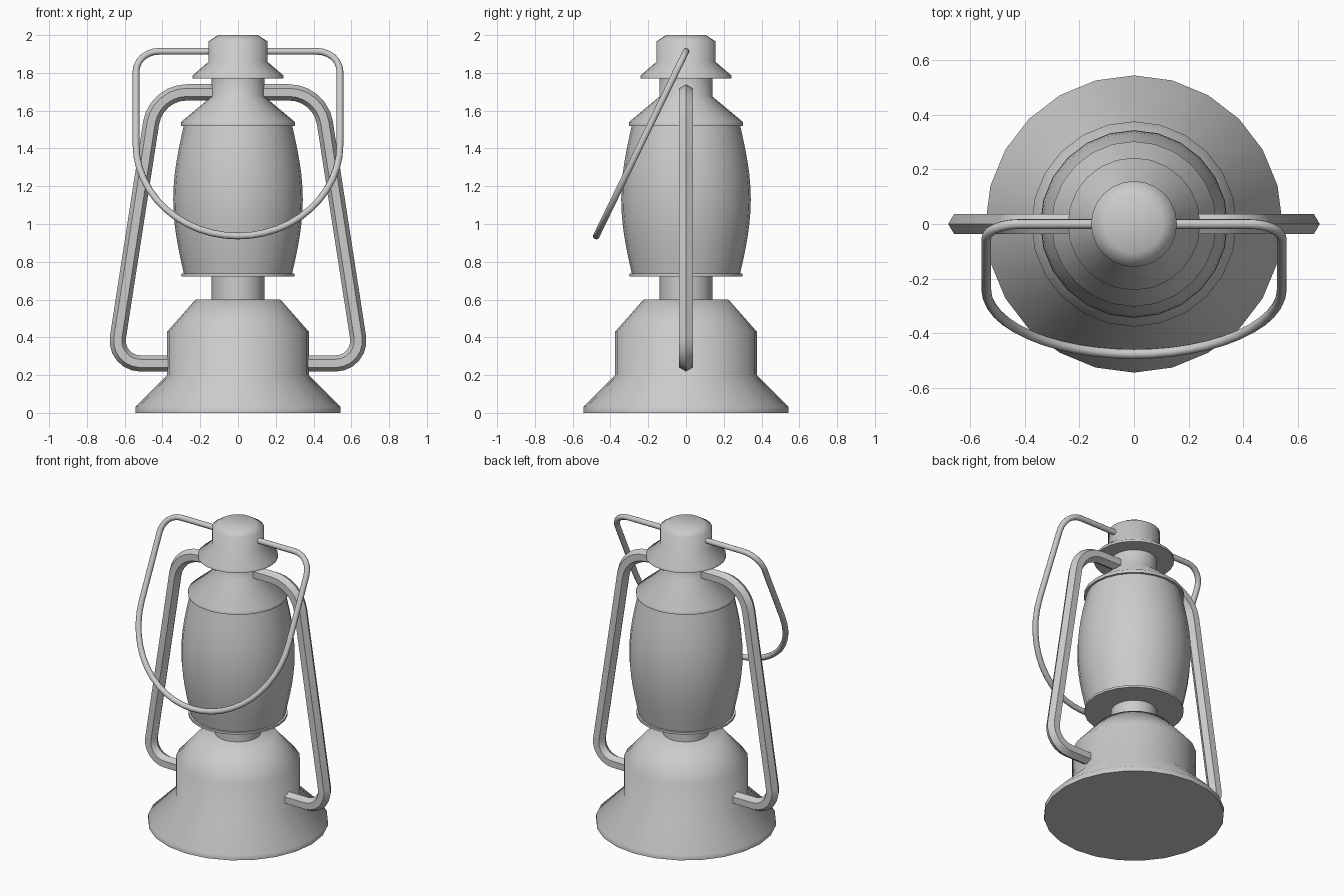
import bpy, bmesh
from math import pi, sin, cos, tan, radians
from mathutils import Vector

if "Cube" in bpy.data.objects:
    bpy.data.objects.remove(bpy.data.objects["Cube"])


def finish(name, bm, angle):
    bmesh.ops.recalc_face_normals(bm, faces=bm.faces)
    me = bpy.data.meshes.new(name)
    bm.to_mesh(me)
    bm.free()
    ob = bpy.data.objects.new(name, me)
    bpy.context.collection.objects.link(ob)
    bpy.ops.object.select_all(action='DESELECT')
    ob.select_set(True)
    bpy.context.view_layer.objects.active = ob
    bpy.ops.object.shade_smooth_by_angle(angle=radians(angle))
    return ob


def skin(bm, rings):
    # bridge consecutive rings and cap both ends
    for a, b in zip(rings, rings[1:]):
        for i in range(len(a)):
            j = (i + 1) % len(a)
            bm.faces.new((a[i], a[j], b[j], b[i]))
    bm.faces.new(rings[0])
    bm.faces.new(rings[-1])


def lathe(name, profile, sides=24, angle=58):
    bm = bmesh.new()
    skin(bm, [[bm.verts.new((r * cos(2 * pi * i / sides), r * sin(2 * pi * i / sides), z))
               for i in range(sides)] for r, z in profile])
    return finish(name, bm, angle)


def fillet(c, p, q, t, n=6):
    # rounded corner at c, tangent at distance t towards p and q
    c, p, q = Vector(c), Vector(p), Vector(q)
    d1, d2 = (p - c).normalized(), (q - c).normalized()
    mid = c + (d1 + d2).normalized() * t / cos(d1.angle(d2) / 2)
    a, b = c + d1 * t - mid, c + d2 * t - mid
    w = a.angle(b)
    return [mid + (a * sin(w * (1 - i / n)) + b * sin(w * i / n)) / sin(w) for i in range(n + 1)]


def tube(name, path, normal, r, sides, angle):
    bm = bmesh.new()
    rings = []
    for i, p in enumerate(path):
        before = (p - path[i - 1]).normalized() if i else Vector()
        after = (path[i + 1] - p).normalized() if i < len(path) - 1 else Vector()
        side = (before + after).normalized().cross(normal)
        rings.append([bm.verts.new(p + r * (side * cos(2 * pi * k / sides)
                                            + normal * sin(2 * pi * k / sides)))
                      for k in range(sides)])
    skin(bm, rings)
    return finish(name, bm, angle)


# fuel tank with flared foot
lathe("fuel_tank", [(0.543, 0), (0.543, 0.033), (0.375, 0.2), (0.375, 0.43), (0.225, 0.6)])
# burner neck
lathe("burner_neck", [(0.14, 0.58), (0.14, 0.74)])
# globe seat and top rim
lathe("globe_seat", [(0.3, 0.723), (0.3, 0.737)])
# barrel-shaped globe
z0, z1 = 0.73, 1.53
lathe("globe", [(0.285 + 0.058 * sin(pi * i / 12), z0 + (z1 - z0) * i / 12) for i in range(13)])
# hood and chimney
lathe("hood", [(0.302, 1.52), (0.302, 1.54), (0.14, 1.675), (0.14, 1.78)])
# cap with brim
lathe("cap", [(0.242, 1.77), (0.242, 1.785), (0.157, 1.858), (0.157, 1.967), (0.105, 2.0)])

# side frame tubes, mirrored
pts = [Vector(p) for p in ((0.12, 0, 1.697), (0.435, 0, 1.697), (0.657, 0, 0.262), (0.36, 0, 0.262))]
path = [pts[0]] + fillet(pts[1], pts[0], pts[2], 0.165) + fillet(pts[2], pts[1], pts[3], 0.14) + [pts[3]]
arm = tube("side_frame", path, Vector((0, 1, 0)), 0.043, 6, 35)
mod = arm.modifiers.new("Mirror", 'MIRROR')
mod.use_axis = (True, False, False)

# wire carrying handle, laid out flat then tilted forward
down = Vector((0, -0.475, -0.978)).normalized()
top = Vector((0, 0, 1.914))


def on_handle(x, d):
    return top + Vector((x, 0, 0)) + down * d


R, drop = 0.54, 1.087
right = [on_handle(0.14, 0)] + fillet(on_handle(R, 0), on_handle(0, 0), on_handle(R, 1), 0.12)
arc = [on_handle(R * cos(pi * i / 24), drop - R + R * sin(pi * i / 24)) for i in range(25)]
left = [Vector((-p.x, p.y, p.z)) for p in reversed(right)]
tube("carry_handle", right + arc + left, Vector((1, 0, 0)).cross(down), 0.018, 10, 50)
